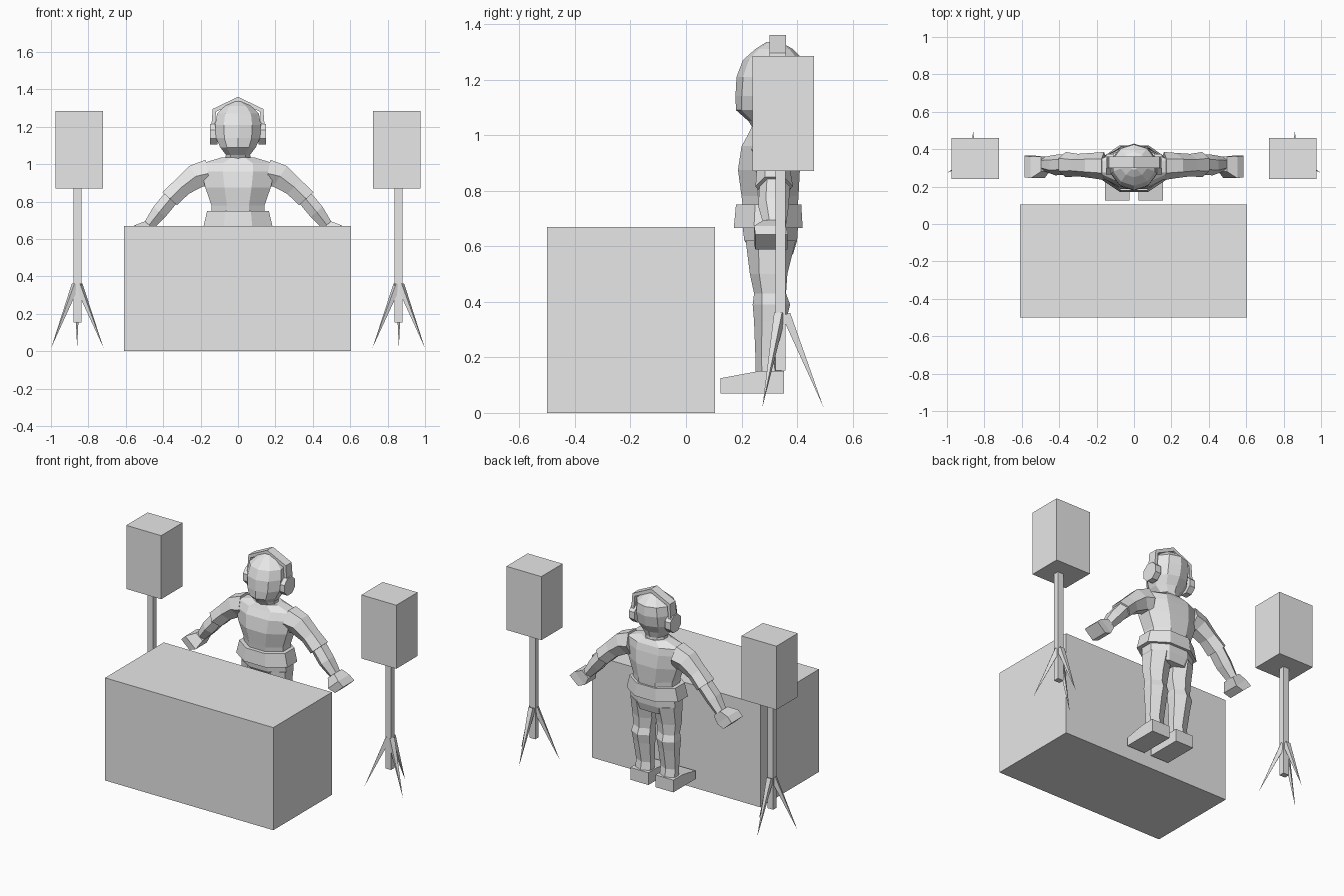
import bpy, bmesh, math
from mathutils import Vector

if "Cube" in bpy.data.objects:
    bpy.data.objects.remove(bpy.data.objects["Cube"])

grey = bpy.data.materials.new("light grey")
grey.diffuse_color = (0.8, 0.8, 0.8, 1)
grey.use_nodes = True
grey.node_tree.nodes["Principled BSDF"].inputs["Base Color"].default_value = grey.diffuse_color


def finish(name, bm):
    bmesh.ops.recalc_face_normals(bm, faces=bm.faces[:])
    mesh = bpy.data.meshes.new(name)
    bm.to_mesh(mesh)
    bm.free()
    mesh.materials.append(grey)
    ob = bpy.data.objects.new(name, mesh)
    bpy.context.collection.objects.link(ob)
    return ob


def loft(name, sections, n=8, side=1):
    """Sections: (x, z, half width, y front, y back, tilt in degrees)."""
    bm = bmesh.new()
    angles = [2 * math.pi * (i + 0.5) / n for i in range(n)]
    mc = max(math.cos(a) for a in angles)
    ms = max(math.sin(a) for a in angles)
    rings = []
    for x, z, w, y0, y1, tilt in sections:
        t = math.radians(tilt)
        ring = []
        for a in angles:
            u = w * math.cos(a) / mc
            y = (y0 + y1) / 2 + (y1 - y0) / 2 * math.sin(a) / ms
            ring.append(bm.verts.new((side * (x + u * math.cos(t)), y, z + u * math.sin(t))))
        rings.append(ring)
    for a, b in zip(rings, rings[1:]):
        for i in range(n):
            j = (i + 1) % n
            bm.faces.new((a[i], a[j], b[j], b[i]))
    bm.faces.new(rings[0])
    bm.faces.new(rings[-1])
    return finish(name, bm)


def extrude_profile(name, pts, axis, lo, hi, side=1):
    """Prism from a 2D profile, along x (pts are y,z) or y (pts are x,z)."""
    bm = bmesh.new()

    def vert(p, d):
        return bm.verts.new((side * d, *p) if axis == "x" else (side * p[0], d, p[1]))
    a = [vert(p, lo) for p in pts]
    b = [vert(p, hi) for p in pts]
    bm.faces.new(a)
    bm.faces.new(b)
    for i in range(len(pts)):
        j = (i + 1) % len(pts)
        bm.faces.new((a[i], a[j], b[j], b[i]))
    return finish(name, bm)


def box(name, x0, x1, y0, y1, z0, z1, side=1):
    return extrude_profile(name, [(x0, z0), (x1, z0), (x1, z1), (x0, z1)], "y", y0, y1, side)


def spike(name, start, tip, r):
    """Four-sided leg tapering to a point."""
    bm = bmesh.new()
    start, tip = Vector(start), Vector(tip)
    q = (tip - start).to_track_quat("Z", "Y")
    base = [bm.verts.new(start + q @ Vector((r * sx, r * sy, 0)))
            for sx, sy in ((1, 1), (-1, 1), (-1, -1), (1, -1))]
    end = bm.verts.new(tip)
    bm.faces.new(base)
    for i in range(4):
        bm.faces.new((base[i], base[(i + 1) % 4], end))
    return finish(name, bm)


# Table
box("table", -0.61, 0.605, -0.5, 0.105, 0, 0.67)

# Torso, hem band and hips
loft("torso", [(0, 0.70, 0.14, 0.21, 0.40, 0), (0, 0.78, 0.142, 0.20, 0.405, 0),
               (0, 0.875, 0.175, 0.187, 0.41, 0), (0, 0.96, 0.195, 0.20, 0.40, 0),
               (0, 1.005, 0.19, 0.225, 0.39, 0), (0, 1.035, 0.09, 0.24, 0.37, 0)])
loft("jacket_hem", [(0, 0.665, 0.185, 0.172, 0.42, 0), (0, 0.75, 0.165, 0.18, 0.415, 0)])
loft("hips", [(0, 0.57, 0.13, 0.25, 0.385, 0), (0, 0.62, 0.16, 0.21, 0.40, 0),
              (0, 0.70, 0.16, 0.20, 0.405, 0)])

# Head with a ridge down the middle of the face
loft("head", [(0, 1.01, 0.07, 0.25, 0.37, 0), (0, 1.05, 0.065, 0.225, 0.37, 0),
              (0, 1.09, 0.095, 0.18, 0.385, 0), (0, 1.14, 0.118, 0.178, 0.415, 0),
              (0, 1.21, 0.122, 0.182, 0.43, 0), (0, 1.27, 0.112, 0.205, 0.425, 0),
              (0, 1.31, 0.07, 0.25, 0.385, 0), (0, 1.335, 0.02, 0.29, 0.34, 0)], n=10)

# Headphones
outer = [(-0.145, 1.17), (-0.135, 1.295), (0, 1.36), (0.135, 1.295), (0.145, 1.17)]
inner = [(0.125, 1.17), (0.118, 1.28), (0, 1.335), (-0.118, 1.28), (-0.125, 1.17)]
extrude_profile("headphone_band", outer + inner, "y", 0.30, 0.36)

for side, label in ((1, "right"), (-1, "left")):
    cup = [(0.32 + 0.06 * math.cos(a), 1.16 + 0.06 * math.sin(a))
           for a in (math.pi * (i + 0.5) / 4 for i in range(8))]
    extrude_profile(label + "_ear_cup", cup, "x", 0.11, 0.15, side)

    # Sleeve, bare forearm and fist
    loft(label + "_sleeve", [(0.16, 0.95, 0.075, 0.235, 0.385, 80), (0.225, 0.935, 0.066, 0.245, 0.38, 55),
                             (0.30, 0.878, 0.052, 0.255, 0.375, 45),
                             (0.365, 0.815, 0.052, 0.25, 0.385, 42)], n=6, side=side)
    loft(label + "_forearm", [(0.35, 0.83, 0.042, 0.265, 0.375, 42), (0.42, 0.745, 0.042, 0.26, 0.37, 40),
                              (0.475, 0.675, 0.03, 0.28, 0.36, 40)], n=6, side=side)
    loft(label + "_hand", [(0.475, 0.675, 0.03, 0.28, 0.36, 40), (0.515, 0.64, 0.05, 0.245, 0.36, 42),
                           (0.555, 0.615, 0.04, 0.25, 0.365, 42)], n=4, side=side)

    # Leg with baggy knee
    loft(label + "_leg", [(0.088, 0.12, 0.055, 0.25, 0.35, 0), (0.088, 0.20, 0.052, 0.25, 0.335, 0),
                          (0.09, 0.33, 0.06, 0.245, 0.36, 0), (0.09, 0.39, 0.066, 0.24, 0.375, 0),
                          (0.088, 0.43, 0.06, 0.245, 0.36, 0), (0.085, 0.50, 0.07, 0.23, 0.365, 0),
                          (0.082, 0.62, 0.075, 0.215, 0.395, 0)], n=6, side=side)
    shoe = [(0.125, 0.07), (0.352, 0.07), (0.352, 0.15), (0.26, 0.15), (0.125, 0.125)]
    extrude_profile(label + "_shoe", shoe, "x", 0.025, 0.155, side)

    # Speaker on a tripod stand
    box(label + "_speaker", 0.723, 0.975, 0.24, 0.46, 0.87, 1.285, side)
    box(label + "_stand_pole", 0.838, 0.88, 0.322, 0.358, 0.153, 0.875, side)
    for i, (x, y) in enumerate(((0.998, 0.275), (0.72, 0.275), (0.86, 0.495))):
        dx, dy = (x - 0.86) * 0.06, (y - 0.345) * 0.1
        spike(f"{label}_stand_leg_{i + 1}", (side * (0.86 + dx), 0.345 + dy, 0.355),
              (side * x, y, 0.02), 0.016)
